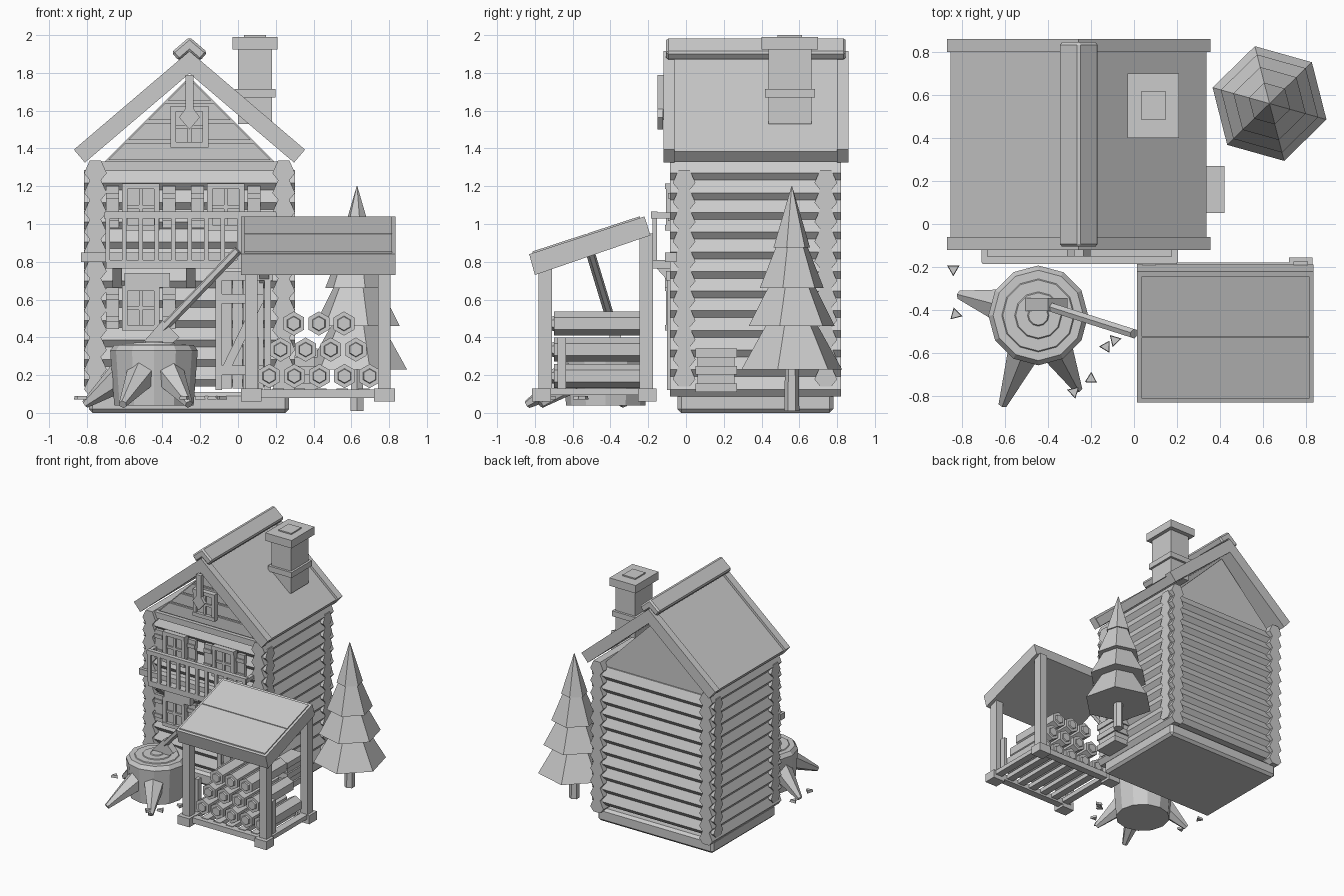
import bpy, bmesh, math
from mathutils import Vector, Matrix

cube = bpy.data.objects.get("Cube")
if cube:
    bpy.data.objects.remove(cube)

GREY = (0.6, 0.6, 0.6, 1)
mat = bpy.data.materials.new("plain grey")
mat.use_nodes = True
mat.diffuse_color = GREY
mat.node_tree.nodes["Principled BSDF"].inputs["Base Color"].default_value = GREY


class Part:
    """One named object gathered from simple solids."""
    def __init__(self, name, bevel=0):
        self.name, self.bevel, self.bm = name, bevel, bmesh.new()

    def __enter__(self):
        return self

    def __exit__(self, *err):
        bmesh.ops.recalc_face_normals(self.bm, faces=self.bm.faces)
        mesh = bpy.data.meshes.new(self.name)
        self.bm.to_mesh(mesh)
        self.bm.free()
        mesh.materials.append(mat)
        obj = bpy.data.objects.new(self.name, mesh)
        bpy.context.collection.objects.link(obj)
        if self.bevel:
            mod = obj.modifiers.new("Bevel", 'BEVEL')
            mod.width, mod.segments = self.bevel, 1

    def prism(self, pts, axis, a, b):
        def put(p, d):
            return {'x': (d, p[0], p[1]), 'y': (p[0], d, p[1]), 'z': (p[0], p[1], d)}[axis]
        lo = [self.bm.verts.new(put(p, a)) for p in pts]
        hi = [self.bm.verts.new(put(p, b)) for p in pts]
        self.bm.faces.new(lo)
        self.bm.faces.new(hi[::-1])
        n = len(pts)
        for i in range(n):
            j = (i + 1) % n
            self.bm.faces.new((lo[i], hi[i], hi[j], lo[j]))

    def box(self, x0, x1, y0, y1, z0, z1):
        self.prism([(x0, y0), (x1, y0), (x1, y1), (x0, y1)], 'z', z0, z1)

    def cone(self, p, q, r0, r1, n=6, spin=0.0):
        p, q = Vector(p), Vector(q)
        turn = (q - p).to_track_quat('Z', 'Y').to_matrix().to_4x4()
        m = Matrix.Translation((p + q) / 2) @ turn @ Matrix.Rotation(spin, 4, 'Z')
        bmesh.ops.create_cone(self.bm, cap_ends=True, segments=n, radius1=r0,
                              radius2=r1, depth=(q - p).length, matrix=m)


CX = -0.257                      # house centre line
SLOPE = 0.852
PITCH = 0.104


def log_profile(u, z):
    return [(u - .06, z - .015), (u - .03, z - .052), (u + .03, z - .052),
            (u + .06, z - .015), (u + .03, z + .052), (u - .03, z + .052)]


def chevron(w, top, t):
    run = math.atan(SLOPE)
    ex, ez = w - t * math.sin(run), top - SLOPE * w - t * math.cos(run)
    half = [(w, top - SLOPE * w), (ex, ez)]
    return ([(CX, top)] + [(CX + x, z) for x, z in half] + [(CX, top - t / math.cos(run))]
            + [(CX - x, z) for x, z in half[::-1]])


# House base and log walls
with Part("foundation", .02) as p:
    p.box(-.79, .27, -.045, .78, 0, .11)
with Part("side_wall_logs") as p:
    for i in range(12):
        for x in (-.755, .242):
            p.prism(log_profile(x, 1.284 - PITCH * i), 'y', -.085, .82)
with Part("front_and_back_logs") as p:
    for i in range(11):
        for y in (-.01, .74):
            p.prism(log_profile(y, 1.233 - PITCH * i), 'x', -.815, .302)

# Gables
for name, y0, y1 in (("front_gable", -.03, .0), ("back_gable", .73, .76)):
    with Part(name) as p:
        p.prism([(CX - .49, 1.27), (CX + .49, 1.27), (CX + .45, 1.33),
                 (CX, 1.78), (CX - .45, 1.33)], 'y', y0, y1)
with Part("gable_planks") as p:
    for i in range(4):
        z = 1.34 + .105 * i
        a, b = 1.77 - z, 1.77 - z - .09
        p.prism([(CX - a, z), (CX + a, z), (CX + b, z + .09), (CX - b, z + .09)],
                'y', -.045, -.03)
    p.box(CX - .47, CX + .47, -.06, -.02, 1.28, 1.33)

# Roof
with Part("roof") as p:
    p.prism(chevron(.595, 1.89, .07), 'y', -.07, .81)
with Part("bargeboards") as p:
    for y in (-.12, .80):
        p.prism(chevron(.612, 1.915, .09), 'y', y, y + .06)
with Part("ridge_cap", .012) as p:
    p.prism(chevron(.095, 1.99, .06), 'y', -.105, .845)
with Part("gable_pendant") as p:
    p.box(CX - .022, CX + .022, -.15, -.118, 1.55, 1.79)
    p.prism([(CX - .055, 1.565), (CX, 1.5), (CX + .055, 1.565), (CX + .022, 1.61),
             (CX - .022, 1.61)], 'y', -.15, -.122)

# Chimney
with Part("chimney") as p:
    for hx, hy, z0, z1 in ((.09, .114, 1.53, 1.93), (.108, .133, 1.67, 1.715),
                           (.12, .15, 1.925, 1.99), (.058, .065, 1.99, 2.0)):
        p.box(.09 - hx, .09 + hx, .55 - hy, .55 + hy, z0, z1)


# Windows
def window(name, x, z, w, h, y):
    with Part(name) as p:
        p.box(x - w, x + w, y, y + .04, z - h, z + h)
        for s in (-1, 1):
            p.box(x + s * w - .015, x + s * w + .015, y - .02, y + .03, z - h, z + h)
            p.box(x - w - .015, x + w + .015, y - .025, y + .03, z + s * h - .015, z + s * h + .015)
        p.box(x - .01, x + .01, y - .012, y, z - h, z + h)
        p.box(x - w, x + w, y - .012, y, z - .01, z + .01)


window("gable_window", CX, 1.515, .085, .095, -.06)
window("upper_left_window", -.065, 1.09, .085, .11, -.085)
window("upper_right_window", -.515, 1.09, .085, .11, -.085)
window("lower_window", -.515, .555, .085, .105, -.085)
with Part("shutters") as p:
    for x, z in ((-.065, 1.09), (-.515, 1.09), (-.515, .555)):
        for s in (-1, 1):
            c = x + s * .15
            p.box(c - .035, c + .035, -.085, -.06, z - .11, z + .11)
            for d in (-.06, .06):
                p.box(c - .035, c + .035, -.095, -.08, z + d - .015, z + d + .015)

# Door with braces
with Part("door") as p:
    for i in range(4):
        x = -.085 + .056 * i
        p.box(x, x + .052, -.085, -.05, .13, .70)
    for z in (.2, .58):
        p.box(-.085, .135, -.1, -.08, z, z + .05)
    p.prism([(-.08, .25), (-.03, .25), (.13, .58), (.08, .58)], 'y', -.1, -.08)
    for x in (-.12, .14):
        p.box(x, x + .035, -.1, -.05, .12, .74)
    p.box(-.13, .185, -.105, -.05, .70, .75)

# Balcony
with Part("balcony_floor") as p:
    p.box(-.83, .33, -.11, -.05, .80, .85)
    p.box(-.70, .20, -.175, -.05, .765, .81)
    p.box(-.6, -.36, -.11, -.06, .665, .74)
    for x in (-.64, -.25, .14):
        p.prism([(-.06, .66), (-.06, .77), (-.16, .77)], 'x', x - .025, x + .025)
with Part("balcony_railing") as p:
    p.box(-.705, .20, -.185, -.15, 1.03, 1.065)
    for i in range(11):
        x = -.69 + .087 * i
        p.box(x - .012, x + .012, -.178, -.154, .80, 1.03)
    for x in (-.695, .19):
        p.box(x - .015, x + .015, -.18, -.06, 1.03, 1.06)

# Side plank stack
with Part("side_plank_stack") as p:
    for i in range(5):
        inset = .012 * (i % 2)
        z = .11 + .046 * i
        p.box(.26, .42 - inset, .05 + inset, .27 - inset, z, z + .046)

# Woodshed
with Part("shed_roof") as p:
    p.prism([(-.83, .84), (-.22, 1.04), (-.188, .94), (-.80, .73)], 'x', .015, .835)
    for a, b in ((.03, .495), (.505, .96)):
        pts = [(-.83 + .61 * t, .84 + .2 * t + d) for t, d in ((a, 0), (b, 0), (b, .009), (a, .009))]
        p.prism(pts, 'x', .035, .815)
with Part("shed_posts") as p:
    for x in (.07, .775):
        p.box(x - .033, x + .033, -.78, -.71, .1, .78)
        p.box(x - .033, x + .033, -.245, -.175, .1, .95)
with Part("shed_feet") as p:
    for x in (.07, .775):
        for y in (-.765, -.205):
            p.box(x - .055, x + .055, y - .05, y + .05, .06, .13)
with Part("shed_floor") as p:
    for y in (-.745, -.21):
        p.box(.04, .80, y - .03, y + .03, .08, .125)
    for i in range(7):
        x = .1 + .113 * i
        p.box(x - .03, x + .03, -.74, -.21, .095, .13)
    for x in (.095, .775):
        p.box(x - .015, x + .015, -.68, -.635, .1, .4)

# Stacked firewood with inset ends
with Part("firewood") as p:
    for count, x0, z in ((5, .165, .195), (4, .225, .335), (3, .295, .473)):
        for i in range(count):
            x = x0 + .133 * i
            p.cone((x, -.70, z), (x, -.245, z), .064, .064)
            p.cone((x, -.712, z), (x, -.70, z), .036, .04)
            p.cone((x, -.245, z), (x, -.233, z), .04, .036)

# Chopping stump
SX, SY = -.445, -.425
with Part("stump") as p:
    for z0, z1, r0, r1 in ((.04, .33, .21, .232), (.33, .36, .232, .21), (.36, .366, .17, .165),
                           (.366, .372, .11, .105), (.372, .378, .05, .045)):
        p.cone((SX, SY, z0), (SX, SY, z1), r0, r1, 12)
with Part("stump_roots") as p:
    for x, y in ((-.81, -.33), (-.61, -.84), (-.26, -.77)):
        d = (Vector((x, y)) - Vector((SX, SY))).normalized() * .17
        p.cone((SX + d.x, SY + d.y, .2), (x, y, .045), .085, .022)

# Axe
with Part("axe_handle") as p:
    p.cone((-.44, -.37, .40), (0, -.51, .86), .024, .024)
with Part("axe_head") as p:
    p.prism([(-.51, .365), (-.40, .49), (-.31, .40), (-.37, .35)], 'y', -.405, -.345)

# Wood chips
with Part("wood_chips") as p:
    chips = ((-.84, -.21), (-.83, -.42), (-.13, -.57), (-.09, -.54), (-.2, -.72), (-.28, -.78))
    for i, (x, y) in enumerate(chips):
        p.cone((x, y, .07), (x, y, .09), .033, .028, 3, i * 1.3)

# Pine tree
with Part("tree_trunk") as p:
    p.cone((.63, .56, .01), (.63, .56, .3), .04, .035)
with Part("tree_foliage") as p:
    for z0, z1, r0, r1 in ((.23, .50, .275, .12), (.46, .72, .235, .1),
                           (.66, .92, .175, .07), (.875, 1.2, .1, .002)):
        p.cone((.63, .56, z0), (.63, .56, z1), r0, r1, 6, .25)
